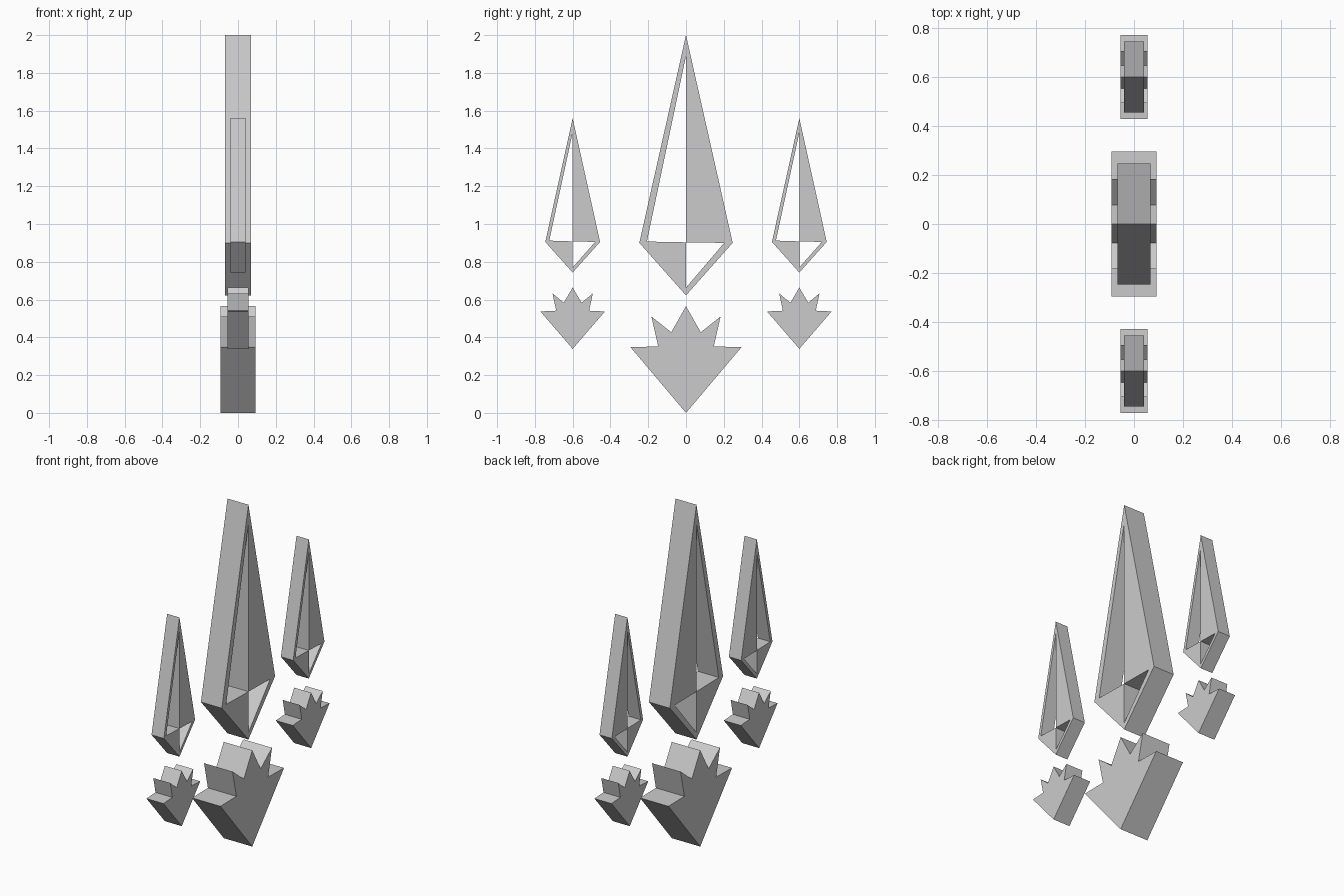
import bpy, bmesh

if "Cube" in bpy.data.objects:
    bpy.data.objects.remove(bpy.data.objects["Cube"])


def extruded(name, points, faces, half, y=0.0):
    """Flat (y, z) outline made solid along x, from -half to +half."""
    bm = bmesh.new()
    vs = [bm.verts.new((-half, py, pz)) for py, pz in points]
    fs = [bm.faces.new([vs[i] for i in f]) for f in faces]
    ext = bmesh.ops.extrude_face_region(bm, geom=fs, use_keep_orig=True)
    top = [g for g in ext["geom"] if isinstance(g, bmesh.types.BMVert)]
    bmesh.ops.translate(bm, verts=top, vec=(2 * half, 0, 0))
    bmesh.ops.recalc_face_normals(bm, faces=bm.faces[:])
    mesh = bpy.data.meshes.new(name)
    bm.to_mesh(mesh)
    bm.free()
    obj = bpy.data.objects.new(name, mesh)
    obj.location.y = y
    bpy.context.collection.objects.link(obj)
    return obj


def kite(name, top, mid, bottom, width, hole_top, hole_width, hole_bottom, half, y=0.0):
    """Kite frame with open upper-left and lower-right quarters."""
    pts = [(0, top), (width, mid), (0, bottom), (-width, mid),
           (0, hole_top), (0, mid + 0.003), (-hole_width, mid + 0.007),
           (hole_width - 0.005, mid), (0, hole_bottom)]
    faces = [(0, 4, 5, 7, 1),   # solid upper-right quarter
             (0, 3, 6, 4),      # upper-left rim
             (3, 2, 8, 5, 6),   # solid lower-left quarter
             (2, 1, 7, 8)]      # lower-right rim
    return extruded(name, pts, faces, half, y)


def leaf(name, bottom, top, right_side, half, y=0.0):
    """Five-pointed leaf, right side mirrored to the left."""
    left = [(-py, pz) for py, pz in reversed(right_side)]
    pts = [(0, bottom)] + right_side + [(0, top)] + left
    return extruded(name, pts, [range(len(pts))], half, y)


# Large centre kite and leaf
kite("centre_kite", 2.0, 0.90, 0.622, 0.247, 1.89, 0.207, 0.663, 0.068)
leaf("centre_leaf", 0.0, 0.565,
     [(0.295, 0.349), (0.147, 0.351), (0.183, 0.51), (0.078, 0.427)], 0.0925)

# Smaller pairs on both sides
for side, y in (("front", -0.6), ("back", 0.6)):
    kite(side + "_kite", 1.56, 0.905, 0.743, 0.145, 1.485, 0.124, 0.77, 0.04, y)
    leaf(side + "_leaf", 0.339, 0.664,
         [(0.171, 0.537), (0.087, 0.541), (0.107, 0.633), (0.047, 0.583)], 0.055, y)
